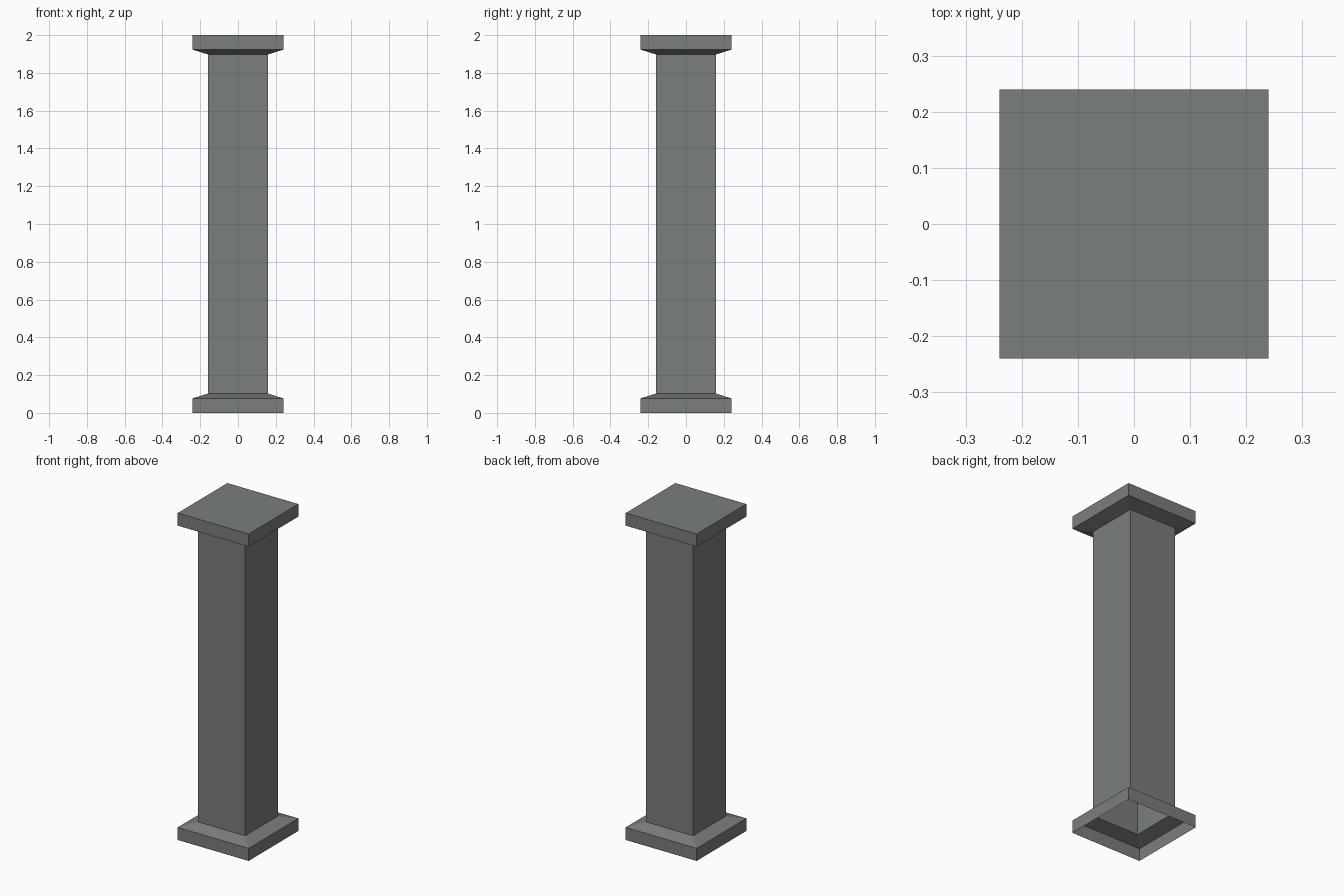
import bpy, bmesh

if "Cube" in bpy.data.objects:
    bpy.data.objects.remove(bpy.data.objects["Cube"])

# Single stone colour
stone = bpy.data.materials.new("grey_stone")
stone.diffuse_color = (0.195, 0.21, 0.207, 1.0)
stone.use_nodes = True
stone.node_tree.nodes["Principled BSDF"].inputs["Base Color"].default_value = stone.diffuse_color

# Square profile from bottom to top: (half width, height)
profile = [(0.24, 0.0), (0.24, 0.077), (0.16, 0.102),
           (0.16, 1.898), (0.24, 1.923), (0.24, 2.0)]

# Pillar: thin shell, open underneath, closed on top
bm = bmesh.new()
rings = [[bm.verts.new((sx * h, sy * h, z))
          for sx, sy in ((-1, -1), (1, -1), (1, 1), (-1, 1))]
         for h, z in profile]
for low, high in zip(rings, rings[1:]):
    for i in range(4):
        j = (i + 1) % 4
        bm.faces.new((low[i], low[j], high[j], high[i]))
bm.faces.new(rings[-1])

mesh = bpy.data.meshes.new("square_pillar")
bm.to_mesh(mesh)
bm.free()
mesh.materials.append(stone)
bpy.context.collection.objects.link(bpy.data.objects.new("square_pillar", mesh))
